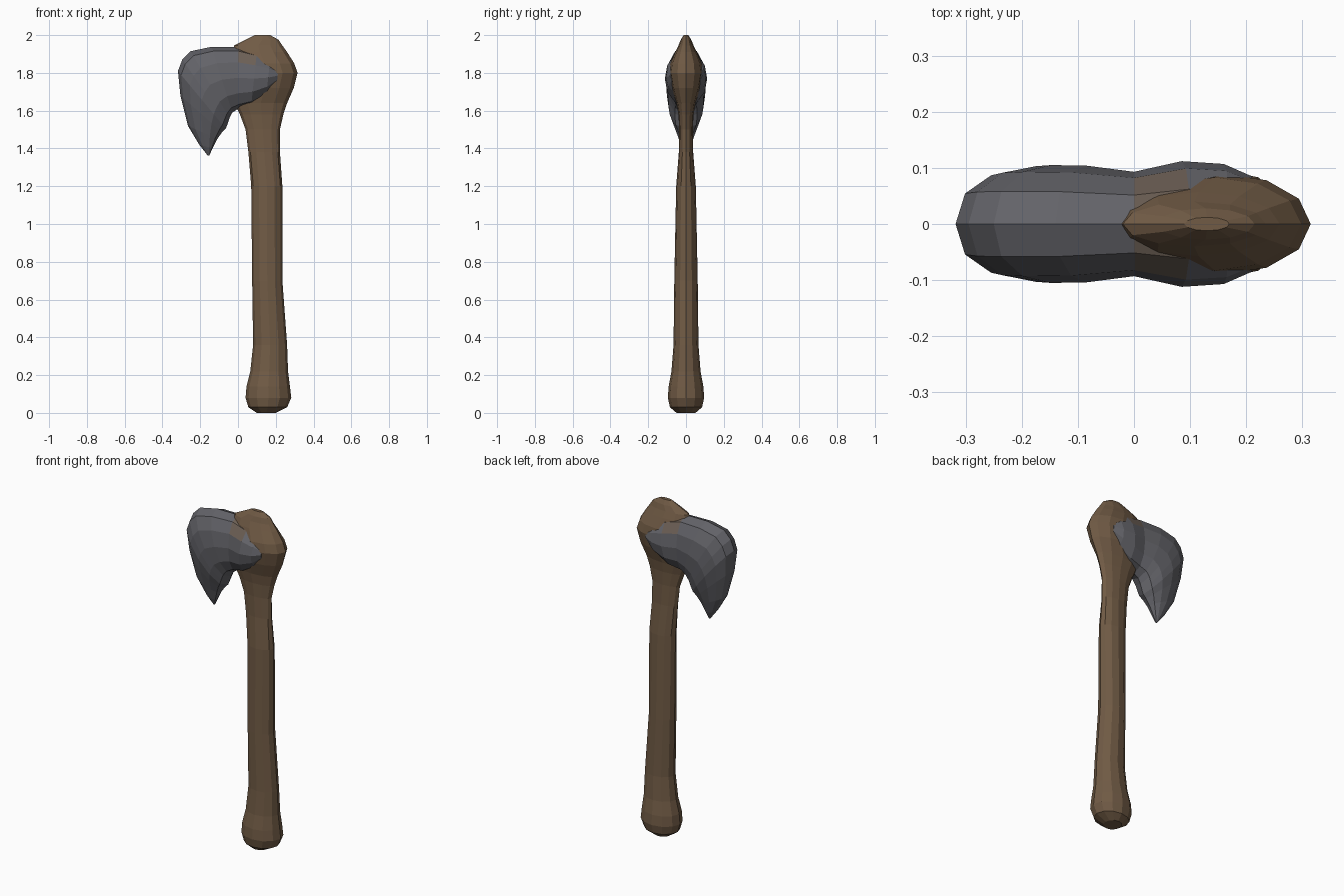
import bpy, bmesh, math


def material(name, color):
    m = bpy.data.materials.new(name)
    m.diffuse_color = (*color, 1)
    return m


wood = material("wood", (0.165, 0.105, 0.06))
iron = material("iron", (0.125, 0.125, 0.14))
worn = material("worn_blend", (0.15, 0.115, 0.09))


def loft(name, rings, sides, mats, turn=0.0, power=1.0):
    """Skin rings given as (x1, z1, x2, z2, half depth): two opposite rim points in the XZ plane."""
    bm = bmesh.new()
    loops = []
    for x1, z1, x2, z2, hy in rings:
        cx, cz, dx, dz = (x1 + x2) / 2, (z1 + z2) / 2, (x1 - x2) / 2, (z1 - z2) / 2
        loop = []
        for i in range(sides):
            a = 2 * math.pi * i / sides + turn
            c = math.cos(a)
            s = math.copysign(abs(math.sin(a)) ** power, math.sin(a))
            loop.append(bm.verts.new((cx + dx * c, hy * s, cz + dz * c)))
        loops.append(loop)
    for a, b in zip(loops, loops[1:]):
        for i in range(sides):
            j = (i + 1) % sides
            bm.faces.new((a[i], a[j], b[j], b[i]))
    bm.faces.new(loops[0])
    bm.faces.new(loops[-1])
    bmesh.ops.recalc_face_normals(bm, faces=bm.faces[:])
    me = bpy.data.meshes.new(name)
    bm.to_mesh(me)
    bm.free()
    ob = bpy.data.objects.new(name, me)
    bpy.context.collection.objects.link(ob)
    for m in mats:
        me.materials.append(m)
    return ob


# Wooden handle with butt knob and swollen crown: (z, left x, right x, half depth)
handle_profile = [
    (0.00, 0.10, 0.20, 0.050), (0.03, 0.055, 0.26, 0.085), (0.08, 0.04, 0.282, 0.096),
    (0.14, 0.045, 0.275, 0.092), (0.22, 0.065, 0.265, 0.077), (0.36, 0.08, 0.26, 0.066),
    (0.70, 0.075, 0.235, 0.062), (1.20, 0.07, 0.235, 0.052), (1.38, 0.055, 0.222, 0.038),
    (1.50, 0.04, 0.222, 0.036), (1.58, 0.01, 0.24, 0.040), (1.64, -0.02, 0.26, 0.050),
    (1.72, -0.01, 0.295, 0.075), (1.80, 0.0, 0.315, 0.09), (1.85, -0.01, 0.298, 0.083),
    (1.91, -0.03, 0.26, 0.057), (1.945, -0.02, 0.235, 0.040), (1.975, 0.04, 0.215, 0.028),
    (2.00, 0.09, 0.17, 0.012),
]
loft("handle", [(l, z, r, z, hy) for z, l, r, hy in handle_profile], 12, [wood])

# Iron head swept from the socket, over the shoulder and down to the pointed beard
head_rings = [
    (0.215, 1.83, 0.205, 1.74, 0.085),
    (0.17, 1.87, 0.15, 1.68, 0.107),
    (0.10, 1.91, 0.07, 1.63, 0.112),
    (0.00, 1.938, 0.00, 1.61, 0.093),
    (-0.14, 1.938, -0.03, 1.59, 0.104),
    (-0.25, 1.915, -0.045, 1.56, 0.105),
    (-0.295, 1.87, -0.055, 1.53, 0.103),
    (-0.318, 1.81, -0.065, 1.505, 0.098),
    (-0.305, 1.68, -0.085, 1.485, 0.078),
    (-0.265, 1.52, -0.11, 1.45, 0.050),
    (-0.205, 1.42, -0.135, 1.40, 0.026),
    (-0.16, 1.362, -0.152, 1.362, 0.004),
]
head = loft("axe_head", head_rings, 12, [iron, worn], power=0.85)

# Brownish wear where the top of the head meets the crown
for p in head.data.polygons:
    if p.center.x > 0.02 and p.center.z > 1.86:
        p.material_index = 1
